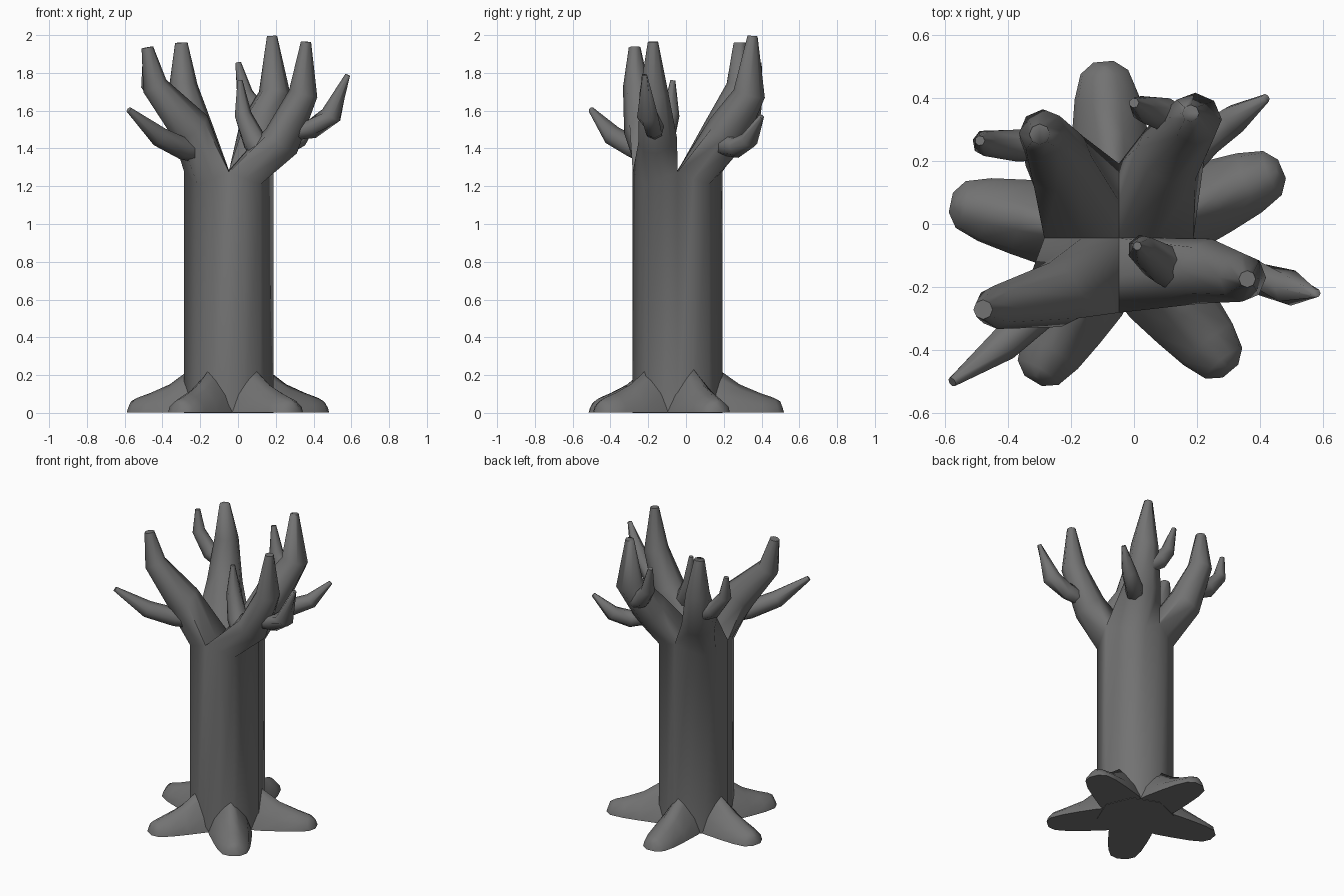
import bpy, bmesh, math
from mathutils import Vector

cube = bpy.data.objects.get("Cube")
if cube:
    bpy.data.objects.remove(cube)

bark = bpy.data.materials.new("grey_bark")
bark.use_nodes = True
COLOUR = (0.17, 0.17, 0.17, 1)
bark.diffuse_color = COLOUR
bsdf = bark.node_tree.nodes["Principled BSDF"]
bsdf.inputs["Base Color"].default_value = COLOUR
bsdf.inputs["Roughness"].default_value = 0.8

AXIS = Vector((-0.048, -0.045, 0))
RADIUS = 0.237


def finish(name, bm):
    bmesh.ops.recalc_face_normals(bm, faces=bm.faces)
    mesh = bpy.data.meshes.new(name)
    bm.to_mesh(mesh)
    bm.free()
    mesh.materials.append(bark)
    obj = bpy.data.objects.new(name, mesh)
    bpy.context.collection.objects.link(obj)
    bpy.ops.object.select_all(action='DESELECT')
    obj.select_set(True)
    bpy.context.view_layer.objects.active = obj
    bpy.ops.object.shade_smooth_by_angle(angle=math.radians(80))


def bridge(bm, a, b):
    n = len(a)
    for i in range(n):
        j = (i + 1) % n
        bm.faces.new((a[i], a[j], b[j], b[i]))


def circle(bm, centre, tangent, inward, radius, sides):
    """Ring of vertices square to the tangent, starting on the inward side."""
    t = tangent.normalized()
    u = (inward - t * inward.dot(t)).normalized()
    v = t.cross(u)
    return [bm.verts.new(centre + radius * (u * math.cos(a) + v * math.sin(a)))
            for a in (2 * math.pi * i / sides for i in range(sides))]


def sweep(bm, path, inward, sides, first=None):
    """Loft rings along (x, y, z, radius) points and cap the ends."""
    pts = [Vector(p[:3]) for p in path]
    ring = first
    for i, p in enumerate(pts):
        before = pts[max(i - 1, 0)]
        after = pts[min(i + 1, len(pts) - 1)]
        if first and i == 0:
            before = AXIS + Vector((0, 0, 1.2))
        new = circle(bm, p, after - before, inward, path[i][3], sides)
        if ring:
            bridge(bm, ring, new)
        else:
            bm.faces.new(new)
        ring = new
    bm.faces.new(ring)


# Limbs, one for each quarter of the trunk, counter-clockwise from back left
LIMBS = [
    [(0.115, 0.22, 1.49, 0.115), (0.195, 0.335, 1.69, 0.085), (0.18, 0.352, 1.995, 0.027)],
    [(-0.24, 0.2, 1.49, 0.112), (-0.29, 0.29, 1.73, 0.076), (-0.3, 0.285, 1.96, 0.033)],
    [(-0.25, -0.225, 1.51, 0.108), (-0.44, -0.265, 1.73, 0.069), (-0.48, -0.272, 1.935, 0.031)],
    [(0.23, -0.15, 1.44, 0.105), (0.345, -0.17, 1.69, 0.077), (0.36, -0.175, 1.965, 0.027)],
]

# Trunk: an octagon with midpoints, splitting into four limbs
bm = bmesh.new()
foot, rim = [], []
corners = [Vector((math.cos(i * math.pi / 4), math.sin(i * math.pi / 4), 0)) * RADIUS
           for i in range(8)]
for i in range(16):
    p = AXIS + (corners[i // 2] + corners[(i + i % 2) // 2 % 8]) / 2
    height = (1.275, 1.24, 1.21, 1.24)[i % 4]
    foot.append(bm.verts.new(p))
    rim.append(bm.verts.new(p + Vector((0, 0, height))))
bm.faces.new(foot)
bridge(bm, foot, rim)
crotch = bm.verts.new(AXIS + Vector((0, 0, 1.285)))
spokes = [bm.verts.new((crotch.co + rim[4 * q].co) / 2) for q in range(4)]
for q, path in enumerate(LIMBS):
    arc = [rim[(4 * q + k) % 16] for k in range(5)]
    start = [crotch, spokes[q]] + arc + [spokes[(q + 1) % 4]]
    sweep(bm, path, -corners[2 * q + 1], 8, start)
finish("trunk_and_limbs", bm)

# Side twigs, rooted just inside the limbs
TWIGS = {
    "front_right_twig": [(-0.2, -0.19, 1.38, 0.058), (-0.29, -0.27, 1.4, 0.06),
                         (-0.42, -0.385, 1.465, 0.055), (-0.578, -0.502, 1.605, 0.016)],
    "front_left_outer_twig": [(0.31, -0.165, 1.49, 0.045), (0.39, -0.168, 1.505, 0.054),
                              (0.495, -0.203, 1.575, 0.058), (0.58, -0.22, 1.79, 0.014)],
    "front_left_inner_twig": [(0.13, -0.15, 1.38, 0.066), (0.085, -0.125, 1.44, 0.065),
                              (0.025, -0.08, 1.58, 0.047), (0.01, -0.07, 1.76, 0.014)],
    "back_left_outer_twig": [(0.16, 0.2, 1.42, 0.06), (0.23, 0.27, 1.405, 0.055),
                             (0.32, 0.335, 1.445, 0.048), (0.42, 0.4, 1.57, 0.014)],
    "back_left_inner_twig": [(0.15, 0.32, 1.565, 0.05), (0.09, 0.35, 1.61, 0.055),
                             (0.035, 0.365, 1.69, 0.045), (0, 0.385, 1.855, 0.016)],
    "back_right_twig": [(-0.28, 0.25, 1.57, 0.05), (-0.38, 0.25, 1.62, 0.052),
                        (-0.475, 0.258, 1.74, 0.042), (-0.49, 0.265, 1.88, 0.016)],
}
for name, path in TWIGS.items():
    bm = bmesh.new()
    sweep(bm, path, Vector((0.3, -0.5, 1)), 7)
    finish(name, bm)

# Roots: flat-bottomed arches as (distance, half width, height, roundness)
STATIONS = [(0.1, 0.13, 0.25, 1.5), (0.22, 0.135, 0.23, 1.5), (0.34, 0.12, 0.148, 2),
            (0.45, 0.102, 0.103, 2.5), (0.53, 0.076, 0.076, 3), (0.563, 0.032, 0.058, 3)]
LEVELS = (0, 0.4, 0.8, 1, 0.8, 0.4, 0)
ROOTS = {"back_left_root": (23, 1), "back_root": (95, 1), "back_right_root": (168, 0.97),
         "front_right_root": (239, 0.94), "front_left_root": (310, 0.98)}
for name, (degrees, length) in ROOTS.items():
    angle = math.radians(degrees)
    out = Vector((math.cos(angle), math.sin(angle), 0))
    side = Vector((-out.y, out.x, 0))
    bm = bmesh.new()
    rings = []
    for dist, half, high, power in STATIONS:
        ring = []
        for i, z in enumerate(LEVELS):
            across = half * (1 - z ** power) * (-1 if i < 3 else 1)
            along = length * dist * (1 - 0.03 * z)
            ring.append(bm.verts.new(AXIS + out * along + side * across
                                     + Vector((0, 0, 0.003 + high * z))))
        rings.append(ring)
    for a, b in zip(rings, rings[1:]):
        bridge(bm, a, b)
    bm.faces.new(rings[0])
    bm.faces.new(rings[-1])
    finish(name, bm)
